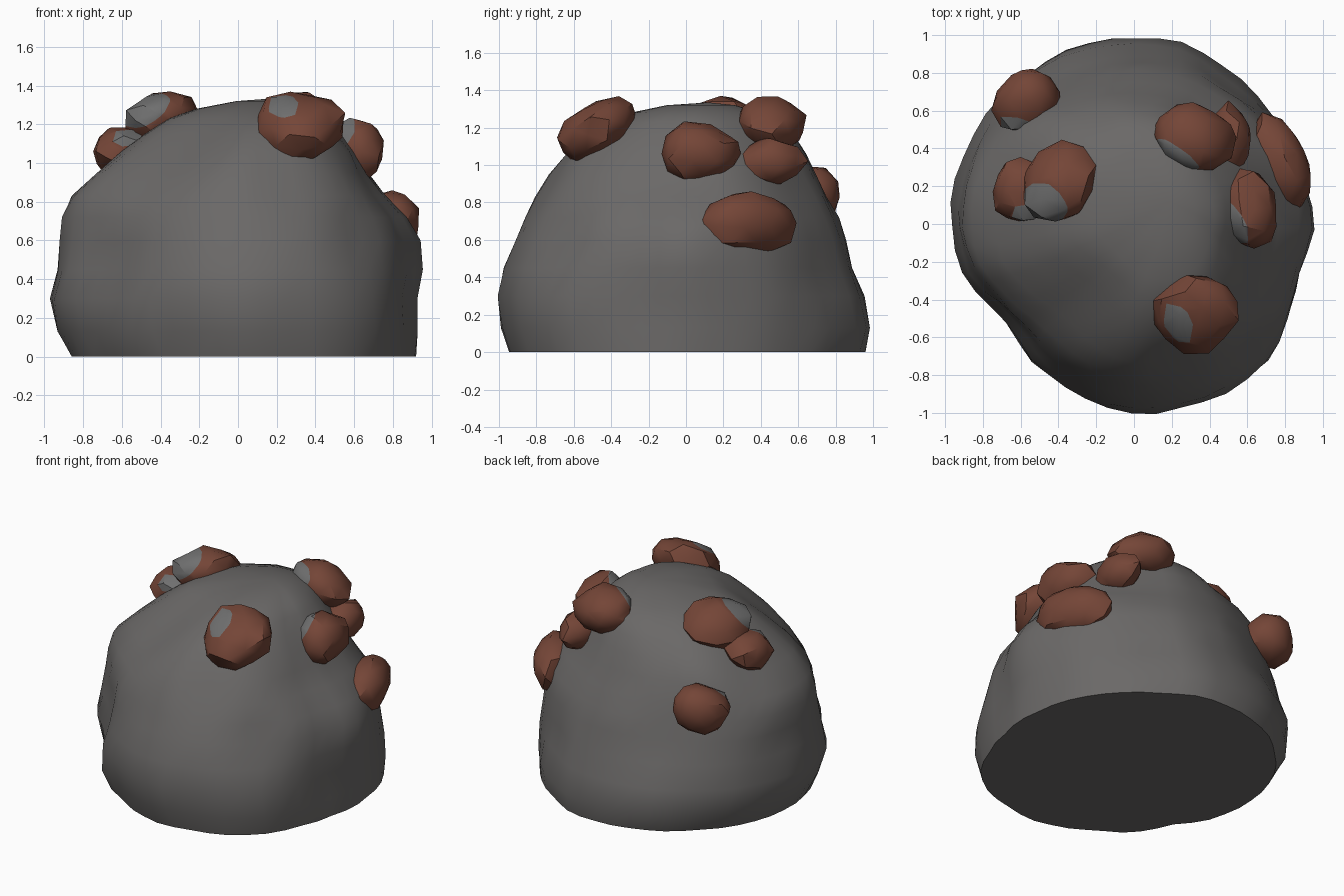
import bpy, bmesh, math
from mathutils import Vector, Euler, noise

cube = bpy.data.objects.get("Cube")
if cube:
    bpy.data.objects.remove(cube, do_unlink=True)


def material(name, color):
    mat = bpy.data.materials.new(name)
    mat.use_nodes = True
    mat.diffuse_color = color + (1,)
    bsdf = mat.node_tree.nodes["Principled BSDF"]
    bsdf.inputs["Base Color"].default_value = color + (1,)
    bsdf.inputs["Roughness"].default_value = 0.9
    return mat


stone = material("dark stone", (0.145, 0.139, 0.136))
rust = material("rust ore", (0.175, 0.06, 0.038))
pale = material("pale stone", (0.16, 0.16, 0.16))


def finish(bm, name, materials, angle):
    bmesh.ops.recalc_face_normals(bm, faces=bm.faces)
    mesh = bpy.data.meshes.new(name)
    bm.to_mesh(mesh)
    bm.free()
    for mat in materials:
        mesh.materials.append(mat)
    obj = bpy.data.objects.new(name, mesh)
    bpy.context.collection.objects.link(obj)
    bpy.ops.object.select_all(action="DESELECT")
    obj.select_set(True)
    bpy.context.view_layer.objects.active = obj
    bpy.ops.object.shade_smooth_by_angle(angle=math.radians(angle))
    return obj


# Boulder: one plan outline (radius every 15 degrees) fitted to each level
outline = [.95, .96, .96, .95, .95, .98, .98, .98, .97, .98, .99, .98,
           .97, .95, .89, .87, .91, .95, 1, 1, 1.02, 1.01, .97, .92]
# height, x min, x max, y min, y max
levels = [(0, -.85, .92, -.94, .97), (.13, -.92, .93, -.98, 1), (.3, -.96, .93, -1, .97),
          (.45, -.93, .93, -.97, .91), (.6, -.91, .92, -.91, .87), (.72, -.89, .88, -.86, .82),
          (.83, -.85, .81, -.8, .76), (.95, -.73, .71, -.73, .7), (1.06, -.6, .63, -.65, .65),
          (1.15, -.48, .55, -.56, .59), (1.23, -.36, .49, -.44, .52), (1.28, -.22, .42, -.31, .4),
          (1.32, 0, .32, -.1, .26)]
# Hollows and swellings: centre, reach, push outward
dents = [((.7, -.32, .84), .15, -.05), ((.75, .02, .85), .17, -.05), ((.95, -.02, .53), .18, .04),
         ((.62, -.64, .6), .2, -.07), ((.72, -.72, .2), .18, .03), ((.88, -.25, 0), .18, .03),
         ((-.6, -.68, 0), .2, .07), ((-.75, -.5, .45), .24, -.055),
         ((-.4, -.55, 1.05), .22, -.05), ((-.18, -.42, 1.18), .24, -.08),
         ((-.5, -.68, .85), .12, -.03), ((-.46, .46, 1.03), .22, .07),
         ((-.25, .8, .6), .25, -.02)]
SEG = 48


def boulder_point(level, i):
    z, x0, x1, y0, y1 = level
    a = math.tau * i / SEG
    r = (outline[i // 2] + outline[(i + 1) // 2 % len(outline)]) / 2
    p = Vector(((x0 + x1) / 2 + (x1 - x0) / 2 * r * math.cos(a) / .96,
                (y0 + y1) / 2 + (y1 - y0) / 2 * r * math.sin(a) / .99, z))
    out = Vector((math.cos(a), math.sin(a), 0))
    push = .018 * noise.noise(p * 3.5) + .008 * noise.noise(p * 8)
    for centre, reach, amount in dents:
        push += amount * math.exp(-((p - Vector(centre)).length / reach) ** 2)
    return p + out * push


bm = bmesh.new()
rings = [[bm.verts.new(boulder_point(level, i)) for i in range(SEG)] for level in levels]
for low, high in zip(rings, rings[1:]):
    for i in range(SEG):
        j = (i + 1) % SEG
        bm.faces.new((low[i], low[j], high[j], high[i]))
bm.faces.new(rings[0])
peak = bm.verts.new((.19, .12, 1.335))
for i in range(SEG):
    bm.faces.new((rings[-1][i], rings[-1][(i + 1) % SEG], peak))
finish(bm, "boulder", [stone], 50)


# Ore lumps: faceted nuggets with a worn pale patch cut into one side
def ore_lump(name, centre, size, tilt, patch=None, spread=.8):
    bm = bmesh.new()
    bmesh.ops.create_icosphere(bm, subdivisions=2, radius=1)
    centre = Vector(centre)
    turn = Euler([math.radians(t) for t in tilt])
    for v in bm.verts:
        v.co *= 1.02 + .22 * noise.noise(v.co * 1.3 + centre * 7)
    if patch:
        way = turn.to_matrix().inverted() @ Vector(patch).normalized()
        bmesh.ops.bisect_plane(bm, geom=bm.verts[:] + bm.edges[:] + bm.faces[:],
                               plane_co=way * spread, plane_no=way)
        for face in bm.faces:
            face.material_index = int(face.calc_center_median().dot(way) > spread)
    for v in bm.verts:
        v.co = Vector(c * s for c, s in zip(v.co, size))
        v.co.rotate(turn)
        v.co += centre
    finish(bm, name, [rust, pale], 32)


ore_lump("front_ore", (.33, -.47, 1.2), (.22, .23, .14), (35, 0, 0), (-.35, -.45, .8), .88)
ore_lump("top_ore", (.32, .46, 1.22), (.22, .18, .14), (-15, 10, -15), (-.6, -.7, .4), .75)
ore_lump("upper_back_ore", (.5, .45, 1.02), (.13, .17, .12), (0, 20, 0))
ore_lump("side_ore", (.6, .07, 1.06), (.16, .21, .16), (0, 15, 10), (-.8, -.5, .5), .7)
ore_lump("low_side_ore", (.77, .34, .69), (.15, .25, .17), (0, 10, 20))
ore_lump("back_ore", (-.57, .65, .83), (.19, .16, .16), (0, 0, 30), (-.3, -.8, .5), .83)
ore_lump("crest_ore", (-.4, .22, 1.22), (.19, .22, .13), (0, -20, -35), (-.55, -.7, .5), .66)
ore_lump("crest_side_ore", (-.6, .17, 1.07), (.15, .17, .12), (0, -30, 0), (.1, -.8, .6), .8)
